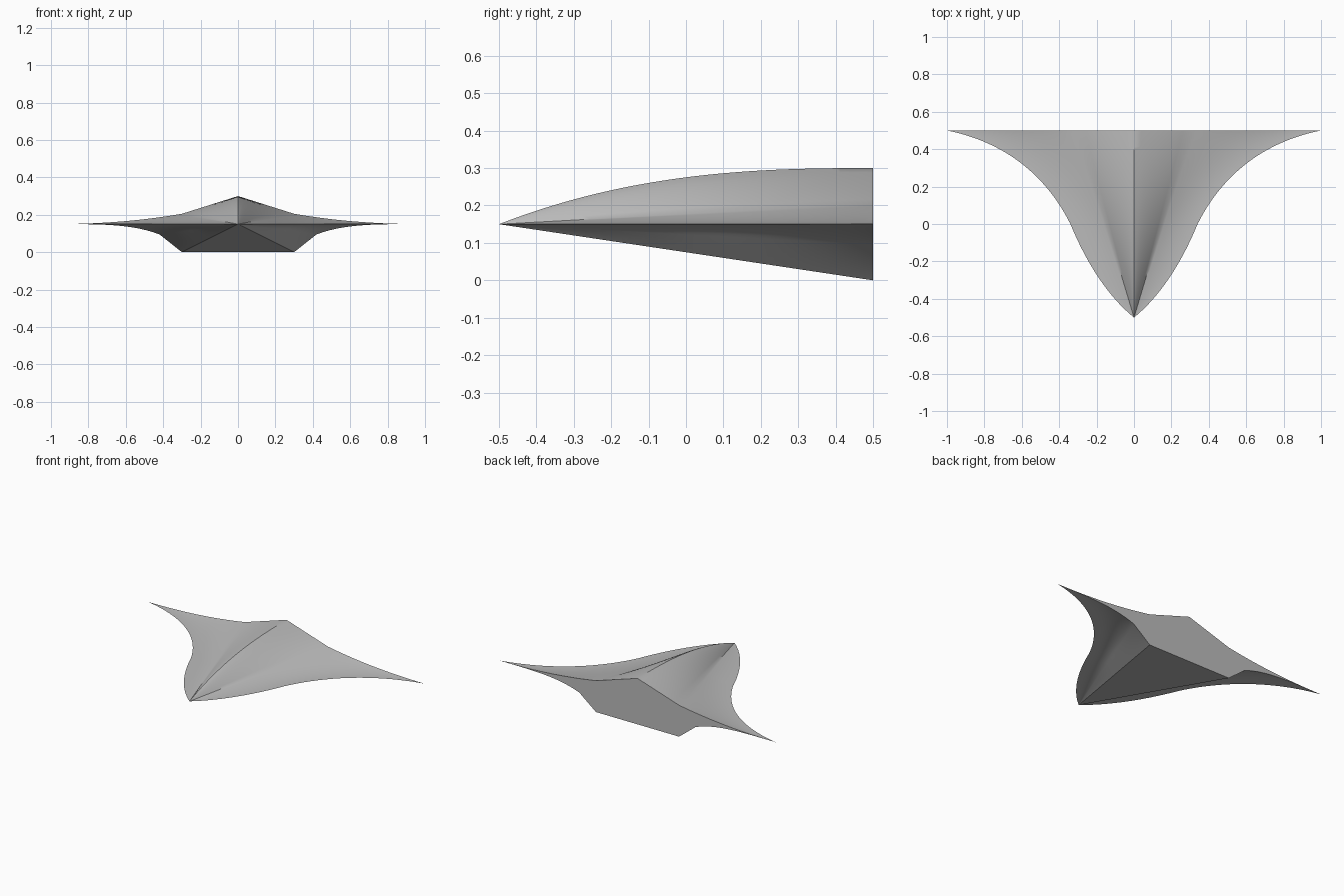
import bpy, bmesh, math
from mathutils import Vector
from mathutils.geometry import interpolate_bezier

cube = bpy.data.objects.get("Cube")
if cube:
    bpy.data.objects.remove(cube, do_unlink=True)

# One plain grey hull colour
grey = bpy.data.materials.new("hull_grey")
grey.use_nodes = True
colour = (0.5, 0.5, 0.5, 1)
grey.diffuse_color = colour
grey.node_tree.nodes["Principled BSDF"].inputs["Base Color"].default_value = colour

EDGE_Z = 0.15      # height of the leading edge
SHOULDER = 0.055   # rise and drop of the wing roots at the tail
INNER, WING = 8, 16


def v(t, w):
    return Vector((t, w, 0))


# Planform: distance from the nose against half width
plan = interpolate_bezier(v(0, 0), v(.13, .16), v(.33, .27), v(.5, .34), 24)
plan += interpolate_bezier(v(.5, .34), v(.72, .45), v(.93, .65), v(1, 1), 30)[1:]


def half_section(t, w):
    """Points from the top ridge round the wing tip to the keel edge."""
    pts = []
    ridge = 0.15 * (1 - (1 - t) ** 2.6)
    bulge = ridge - 0.15 * t
    # Upper back, from ridge to shoulder
    for i in range(INNER):
        s = i / INNER
        z = SHOULDER * t + 0.095 * t * (1 - s) + bulge * (1 - s ** 1.5)
        pts.append((0.3 * t * s, EDGE_Z + z))
    # Upper wing, out to the tip
    for i in range(WING + 1):
        s = i / WING
        pts.append((0.3 * t + (w - 0.3 * t) * s,
                    EDGE_Z + SHOULDER * t * (1 - s) ** 2.2))
    # Lower wing, back in to the root
    for i in range(1, WING + 1):
        s = 1 - i / WING
        pts.append((0.42 * t + (w - 0.42 * t) * s,
                    EDGE_Z - SHOULDER * t * (1 - s) ** 4))
    # Flat belly edge
    pts.append((0.3 * t, EDGE_Z * (1 - t)))
    return pts


# Loft the hull from nose to tail
bm = bmesh.new()
nose = bm.verts.new((0, -0.5, EDGE_Z))
rings = []
for p in plan[1:]:
    half = half_section(p.x, p.y)
    whole = half + [(-x, z) for x, z in reversed(half[1:])]
    rings.append([bm.verts.new((x, p.x - 0.5, z)) for x, z in whole])

count = len(rings[0])
for i in range(count):
    j = (i + 1) % count
    bm.faces.new((nose, rings[0][i], rings[0][j]))
    for a, b in zip(rings, rings[1:]):
        bm.faces.new((a[i], b[i], b[j], a[j]))
bm.faces.new(rings[-1])  # flat tail
bmesh.ops.recalc_face_normals(bm, faces=bm.faces)

mesh = bpy.data.meshes.new("hull")
bm.to_mesh(mesh)
bm.free()
mesh.materials.append(grey)
hull = bpy.data.objects.new("hull", mesh)
bpy.context.collection.objects.link(hull)

# Smooth skin with sharp ridge, belly and tail edges
bpy.ops.object.select_all(action="DESELECT")
hull.select_set(True)
bpy.context.view_layer.objects.active = hull
bpy.ops.object.shade_smooth_by_angle(angle=math.radians(37))
